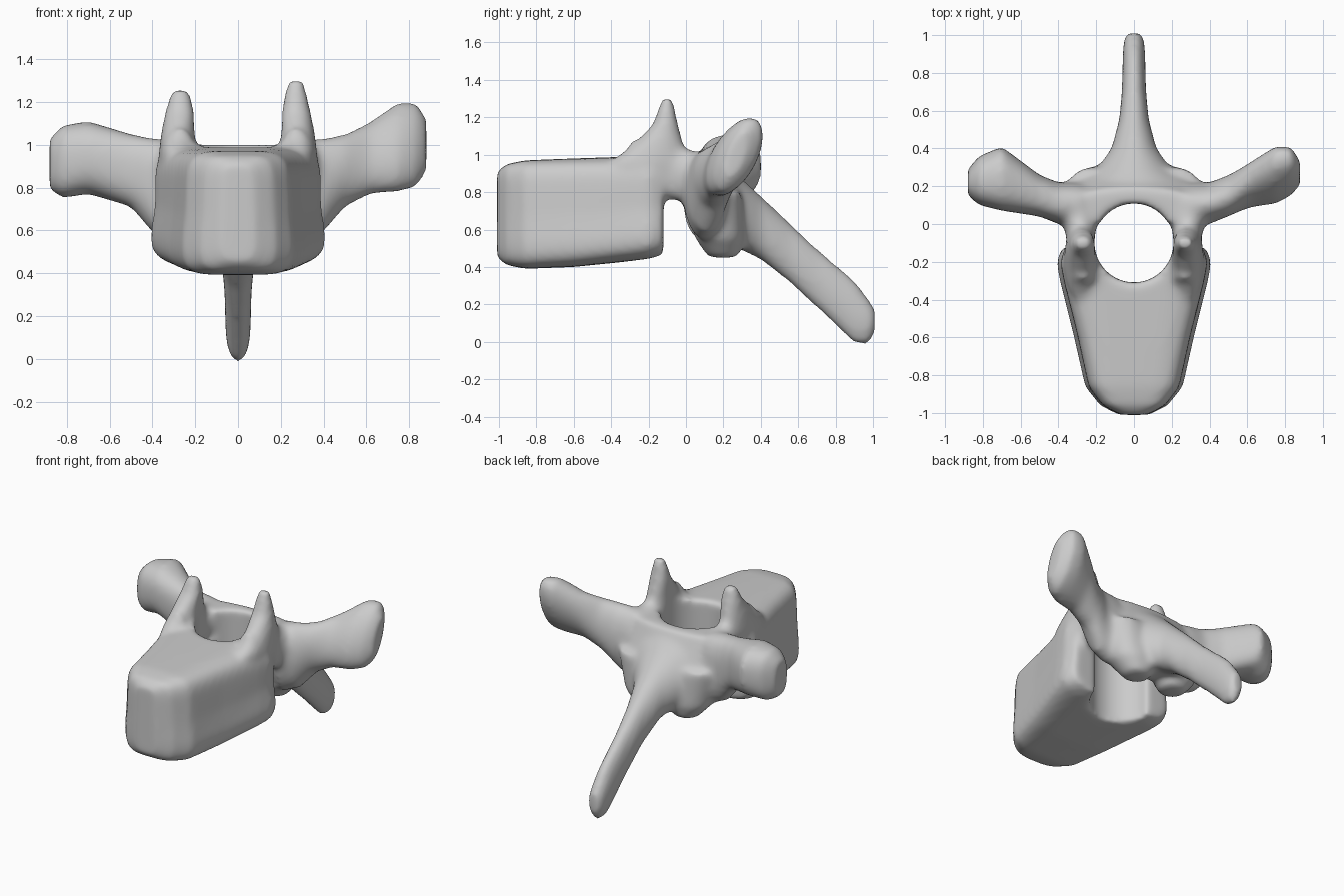
import bpy
import bmesh
import math

cube = bpy.data.objects.get("Cube")
if cube:
    bpy.data.objects.remove(cube, do_unlink=True)

bone = bpy.data.materials.new("bone grey")
bone.use_nodes = True
bone.diffuse_color = (0.6, 0.6, 0.6, 1)
bone.node_tree.nodes["Principled BSDF"].inputs["Base Color"].default_value = bone.diffuse_color


def signed_power(value, power):
    return math.copysign(abs(value) ** power, value)


def tube(target, axis, stations, side=1, power=1, sides=40):
    """Loft closed ovals along an axis.

    A station is position, centre on the other two axes, radius on them,
    and optionally how far the oval leans. A low power squares the ovals.
    """
    loops = []
    for position, centre_a, centre_b, radius_a, radius_b, *lean in stations:
        loop = []
        for step in range(sides):
            angle = math.tau * step / sides
            across = signed_power(math.cos(angle), power)
            along = signed_power(math.sin(angle), power)
            point = [centre_a + radius_a * across + sum(lean) * along,
                     centre_b + radius_b * along]
            point.insert("xyz".index(axis), position)
            point[0] *= side
            loop.append(target.verts.new(point))
        loops.append(loop)
    for lower, upper in zip(loops, loops[1:]):
        for i in range(sides):
            target.faces.new((lower[i - 1], lower[i], upper[i], upper[i - 1]))
    target.faces.new(loops[0][::-1])
    target.faces.new(loops[-1])


def make_object(name, source):
    bmesh.ops.recalc_face_normals(source, faces=source.faces)
    mesh = bpy.data.meshes.new(name)
    source.to_mesh(mesh)
    source.free()
    made = bpy.data.objects.new(name, mesh)
    bpy.context.collection.objects.link(made)
    return made


bm = bmesh.new()

# Vertebral body: squared block with a rounded front, wider low down, with a waist
tube(bm, "y", [(-1.01, 0, .68, .08, .23), (-.96, 0, .68, .18, .27), (-.86, 0, .68, .26, .29),
               (-.6, 0, .69, .32, .29), (-.3, 0, .71, .4, .28), (-.2, 0, .72, .42, .28),
               (-.12, 0, .73, .39, .27)], power=.4)
for vert in bm.verts:
    rise = vert.co.z - .75
    vert.co.x *= .92 + abs(rise) / 4 - rise / 8

# Paired pedicles, pointed upper facets and rounded lower facets
for side, peak in ((1, 1.3), (-1, 1.26)):
    tube(bm, "y", [(-.3, .27, .88, .09, .2), (-.1, .28, .91, .07, .15),
                   (.05, .29, .88, .1, .14), (.15, .3, .83, .1, .18)], side)
    tube(bm, "z", [(.8, .28, -.2, .08, .2), (.96, .28, -.19, .09, .22),
                   (1.05, .28, -.15, .08, .14), (1.16, .27, -.11, .07, .07),
                   (peak, .27, -.1, .04, .03)], side)
    tube(bm, "z", [(.45, .14, .2, .08, .08), (.55, .17, .18, .14, .13),
                   (.8, .22, .14, .16, .16)], side)

# Transverse processes: shared root, differently clubbed ends
root = [(.28, .1, .78, .12, .24), (.4, .11, .81, .11, .22), (.5, .15, .88, .11, .17)]
tube(bm, "x", root + [(.62, .21, .94, .11, .17, .05), (.75, .26, .99, .13, .21, .08),
                      (.83, .28, 1, .11, .2, .07), (.88, .27, 1, .05, .13, .04)])
tube(bm, "x", root + [(.7, .24, .94, .17, .17), (.82, .23, .92, .13, .17),
                      (.88, .22, .91, .07, .12)], side=-1, power=.8)

# Lamina behind the canal
tube(bm, "z", [(.5, 0, .24, .18, .1), (.65, 0, .2, .32, .13), (.8, 0, .15, .37, .14),
               (1, 0, .09, .36, .1)])

# Spinous process flaring into the lamina, sloping down and back
tube(bm, "y", [(.18, 0, .76, .33, .22), (.3, 0, .68, .19, .19), (.4, 0, .61, .12, .17),
               (.55, 0, .48, .08, .16), (.7, 0, .34, .065, .16), (.9, 0, .16, .06, .17),
               (.97, 0, .11, .055, .13), (1.01, 0, .11, .04, .07)])
vertebra = make_object("vertebra", bm)

# Round canal
cut = bmesh.new()
tube(cut, "z", [(z, 0, -.1, .21, .21) for z in (.2, 1.4)])
canal = make_object("canal_cutter", cut)
canal.hide_render = True

# Fuse the parts, cut the canal, then soften all joins
for stage in ("fuse", "cut", "even"):
    if stage == "cut":
        hole = vertebra.modifiers.new(stage, "BOOLEAN")
        hole.operation = "DIFFERENCE"
        hole.solver = "EXACT"
        hole.object = canal
    else:
        remesh = vertebra.modifiers.new(stage, "REMESH")
        remesh.mode = "VOXEL"
        remesh.voxel_size = .016
soften = vertebra.modifiers.new("soften", "SMOOTH")
soften.iterations = 16

# Keep the finished surface and drop the cutter
graph = bpy.context.evaluated_depsgraph_get()
finished = bpy.data.meshes.new_from_object(vertebra.evaluated_get(graph))
vertebra.modifiers.clear()
vertebra.data = finished
bpy.data.objects.remove(canal, do_unlink=True)
finished.materials.clear()
finished.materials.append(bone)
finished.shade_smooth()
